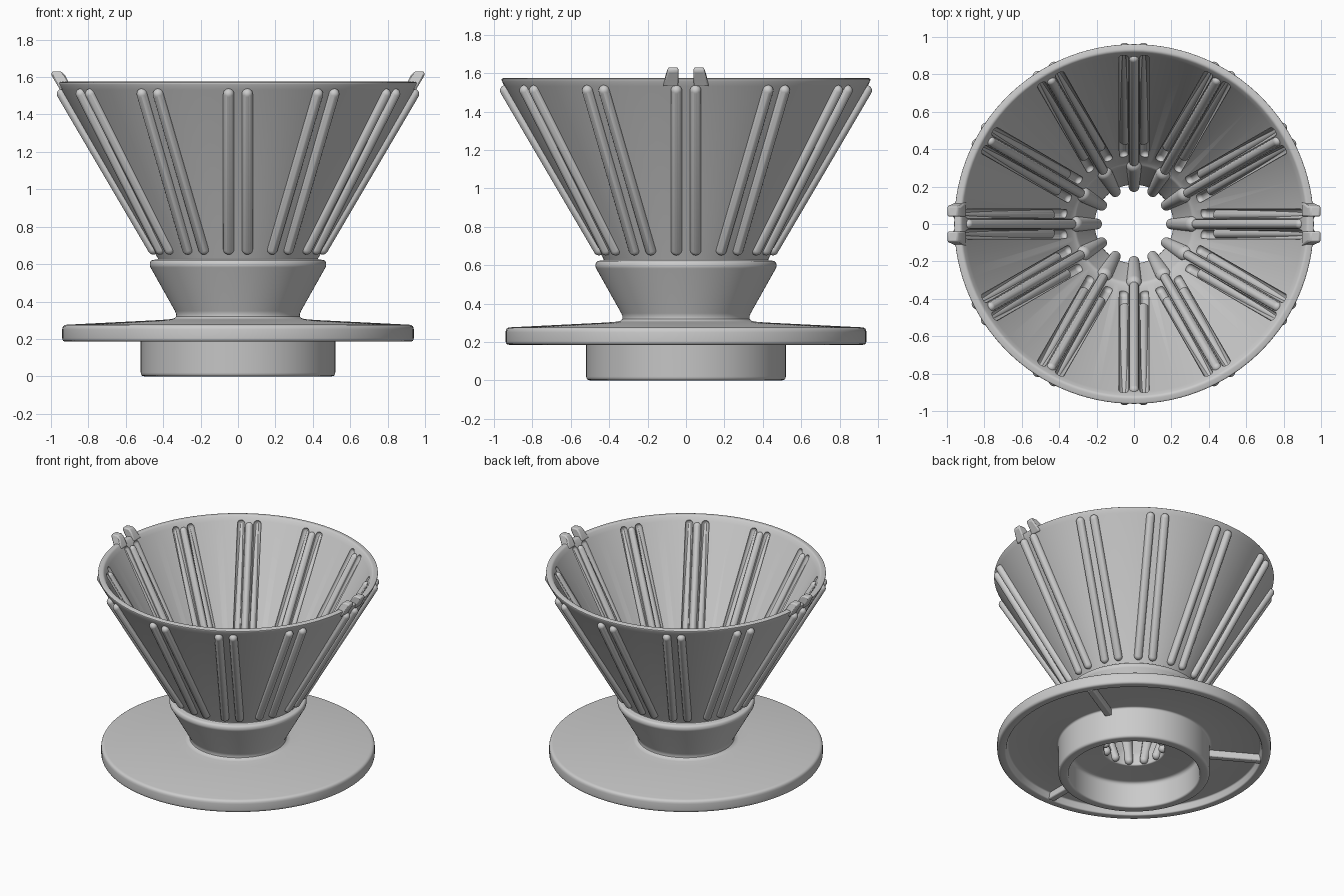
import bpy, bmesh, math
from mathutils import Vector, Matrix

if "Cube" in bpy.data.objects:
    bpy.data.objects.remove(bpy.data.objects["Cube"])

SEG = 120


def finish(name, bm):
    bmesh.ops.recalc_face_normals(bm, faces=bm.faces[:])
    me = bpy.data.meshes.new(name)
    bm.to_mesh(me)
    bm.free()
    ob = bpy.data.objects.new(name, me)
    bpy.context.collection.objects.link(ob)
    return ob


def smooth(ob):
    bpy.ops.object.select_all(action='DESELECT')
    ob.select_set(True)
    bpy.context.view_layer.objects.active = ob
    bpy.ops.object.shade_smooth_by_angle(angle=math.radians(32))


def rounded(profile, steps=4):
    # closed (r, z, fillet) profile -> points with rounded corners
    out = []
    n = len(profile)
    for i, (r, z, f) in enumerate(profile):
        p = Vector((r, z))
        if f == 0:
            out.append(p)
            continue
        a = p + (Vector(profile[i - 1][:2]) - p).normalized() * f
        b = p + (Vector(profile[(i + 1) % n][:2]) - p).normalized() * f
        for k in range(steps + 1):
            t = k / steps
            out.append(a * (1 - t) ** 2 + p * 2 * t * (1 - t) + b * t * t)
    return out


def lathe(name, profile):
    bm = bmesh.new()
    pts = rounded(profile)
    rings = []
    for s in range(SEG):
        a = 2 * math.pi * s / SEG
        rings.append([bm.verts.new((p.x * math.cos(a), p.x * math.sin(a), p.y)) for p in pts])
    for s in range(SEG):
        A, B = rings[s], rings[(s + 1) % SEG]
        for i in range(len(pts)):
            j = (i + 1) % len(pts)
            bm.faces.new((A[i], A[j], B[j], B[i]))
    return finish(name, bm)


def capsule(bm, p0, p1, r0, r1, angle):
    # tapered round-ended bar: hull of two spheres, turned about z
    verts = []
    for p, r in ((p0, r0), (p1, r1)):
        m = Matrix.Rotation(angle, 4, 'Z') @ Matrix.Translation(p)
        verts += bmesh.ops.create_uvsphere(bm, u_segments=16, v_segments=10, radius=r, matrix=m)['verts']
    faces = {f for v in verts for f in v.link_faces}
    bmesh.ops.delete(bm, geom=list(faces), context='FACES_ONLY')
    res = bmesh.ops.convex_hull(bm, input=verts, use_existing_faces=False)
    junk = {g for g in res['geom_interior'] + res['geom_unused'] if isinstance(g, bmesh.types.BMVert)}
    bmesh.ops.delete(bm, geom=list(junk), context='VERTS')


def radial_bars(name, bars):
    # repeat (p0, p1, r0, r1) bars in twelve directions
    bm = bmesh.new()
    for i in range(12):
        for b in bars:
            capsule(bm, *b, i * math.pi / 6)
    return finish(name, bm)


# body: cone, neck, saucer and foot in one turned profile
body = lathe("dripper_body", [
    (0.45, 0.0, 0.015), (0.52, 0.0, 0.02), (0.52, 0.235, 0.015),      # foot
    (0.87, 0.235, 0.01), (0.88, 0.185, 0.01), (0.94, 0.185, 0.02),    # saucer underside
    (0.94, 0.275, 0.025), (0.40, 0.302, 0.04), (0.315, 0.31, 0.045),  # saucer top
    (0.475, 0.595, 0.015), (0.465, 0.622, 0.012), (0.425, 0.625, 0.01),  # neck collar
    (0.95, 1.54, 0.01), (0.965, 1.572, 0.012), (0.925, 1.578, 0.012),    # rim
    (0.905, 1.55, 0.01), (0.335, 0.52, 0), (0.312, 0.50, 0.01),       # inner cone
    (0.21, 0.28, 0.03), (0.21, 0.195, 0.012), (0.45, 0.195, 0.03)])   # outlet and ceiling

# grooves cut into the inner wall, two per direction
cutter = radial_bars("groove_cutter", [
    ((0.372, s * 0.056, 0.59), (0.889, s * 0.056, 1.525), 0.024, 0.026) for s in (-1, 1)])
cutter.hide_render = True
mod = body.modifiers.new("grooves", 'BOOLEAN')
mod.operation = 'DIFFERENCE'
mod.solver = 'EXACT'
mod.object = cutter
bpy.context.view_layer.objects.active = body
bpy.ops.object.modifier_apply(modifier=mod.name)
bpy.data.objects.remove(cutter)
smooth(body)

# paired ribs on the outside of the cone
smooth(radial_bars("outer_ribs", [
    ((0.453, s * 0.05, 0.68), (0.94, s * 0.05, 1.51), 0.029, 0.029) for s in (-1, 1)]))

# single ribs inside, widening then tapering to the outlet
smooth(radial_bars("inner_ribs", [
    ((0.335, 0, 0.53), (0.885, 0, 1.51), 0.026, 0.026),
    ((0.315, 0, 0.49), (0.20, 0, 0.225), 0.042, 0.029)]))

# paired handle tabs on the rim at both sides
bm = bmesh.new()
tab = [(0.895, 1.55), (0.95, 1.53), (0.998, 1.61), (0.995, 1.63), (0.945, 1.63), (0.925, 1.61)]
for sx in (-1, 1):
    for sy in (-1, 1):
        sides = []
        for inner in (True, False):
            # outer side flares where it meets the rim
            sides.append([bm.verts.new((sx * x, sy * (0.04 if inner else (0.095 if z > 1.6 else 0.12)), z))
                          for x, z in tab])
        a, b = sides
        bm.faces.new(a)
        bm.faces.new(b)
        for i in range(len(tab)):
            j = (i + 1) % len(tab)
            bm.faces.new((a[i], a[j], b[j], b[i]))
tabs = finish("rim_tabs", bm)
bev = tabs.modifiers.new("soft_edges", 'BEVEL')
bev.width, bev.segments = 0.008, 2
smooth(tabs)

# three stiffening bars under the saucer
bm = bmesh.new()
for deg in (30, 150, 270):
    m = (Matrix.Rotation(math.radians(deg), 4, 'Z') @ Matrix.Translation((0.695, 0, 0.214))
         @ Matrix.Diagonal((0.38, 0.05, 0.055, 1)))
    bmesh.ops.create_cube(bm, size=1, matrix=m)
bars = finish("saucer_bars", bm)
bev = bars.modifiers.new("soft_edges", 'BEVEL')
bev.width, bev.segments = 0.008, 2
smooth(bars)
